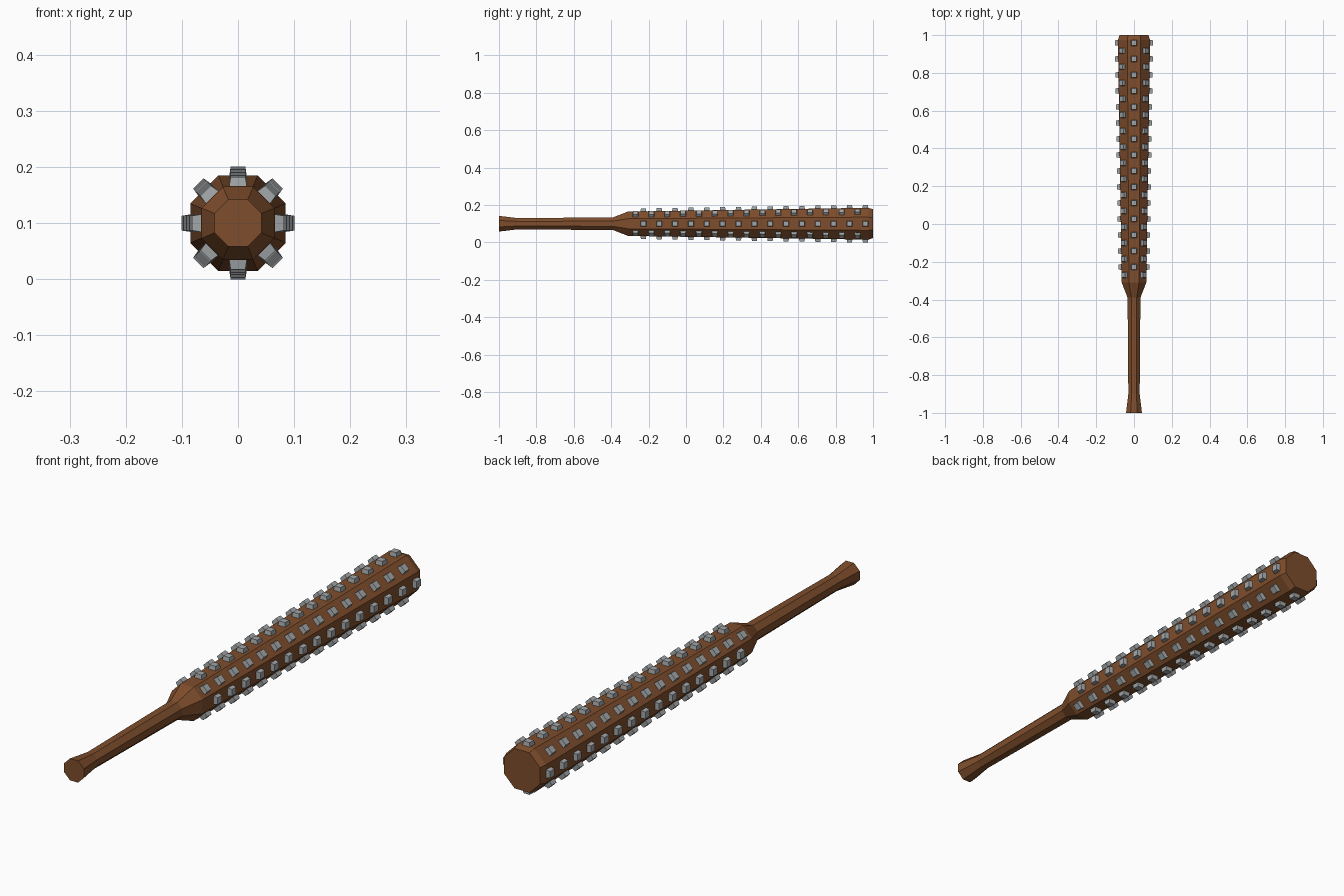
import bpy, bmesh
from math import pi, cos, sin, radians
from mathutils import Matrix, Vector

cube = bpy.data.objects.get("Cube")
if cube:
    bpy.data.objects.remove(cube, do_unlink=True)

AXIS_Z = 0.1
SIDES = 8
# (y, flat-to-centre radius) from the knob to the far end
PROFILE = [(-1, 0.042), (-0.9, 0.03), (-0.39, 0.034), (-0.31, 0.065),
           (0.975, 0.085), (1, 0.077)]


def material(name, colour):
    m = bpy.data.materials.new(name)
    m.use_nodes = True
    m.diffuse_color = (*colour, 1)
    m.node_tree.nodes["Principled BSDF"].inputs["Base Color"].default_value = (*colour, 1)
    return m


def finish(name, bm, mat):
    bmesh.ops.recalc_face_normals(bm, faces=bm.faces)
    mesh = bpy.data.meshes.new(name)
    bm.to_mesh(mesh)
    bm.free()
    mesh.materials.append(mat)
    obj = bpy.data.objects.new(name, mesh)
    bpy.context.collection.objects.link(obj)
    return obj


wood = material("brown wood", (0.21, 0.075, 0.025))
metal = material("grey metal", (0.36, 0.38, 0.39))

# Octagonal bat body, lofted along y
bm = bmesh.new()
rings = []
for y, flat in PROFILE:
    r = flat / cos(pi / SIDES)
    angles = [(i + 0.5) * 2 * pi / SIDES for i in range(SIDES)]
    rings.append([bm.verts.new((r * cos(a), y, AXIS_Z + r * sin(a))) for a in angles])
for a, b in zip(rings, rings[1:]):
    for i in range(SIDES):
        j = (i + 1) % SIDES
        bm.faces.new((a[i], a[j], b[j], b[i]))
bm.faces.new(rings[0])
bm.faces.new(rings[-1])
finish("bat_body", bm, wood)


def barrel_radius(y):
    (y0, r0), (y1, r1) = PROFILE[3:5]
    return r0 + (r1 - r0) * (y - y0) / (y1 - y0)


# Tapered square studs, one row per flat, alternate rows staggered
STUDS, PITCH, HEIGHT = 15, 0.0848, 0.022
for side in range(SIDES):
    bm = bmesh.new()
    turn = Matrix.Translation((0, 0, AXIS_Z)) @ Matrix.Rotation(side * 2 * pi / SIDES, 4, 'Y')
    start = -0.27 if side % 2 else -0.228
    for k in range(STUDS):
        y = start + k * PITCH
        centre = Vector((0, y, barrel_radius(y) + 0.016 - HEIGHT / 2))
        bmesh.ops.create_cone(bm, cap_ends=True, segments=4, radius1=0.0235, radius2=0.0185,
                              depth=HEIGHT,
                              matrix=turn @ Matrix.Translation(centre) @ Matrix.Rotation(radians(45), 4, 'Z'))
    finish(f"stud_row_{side + 1}", bm, metal)
